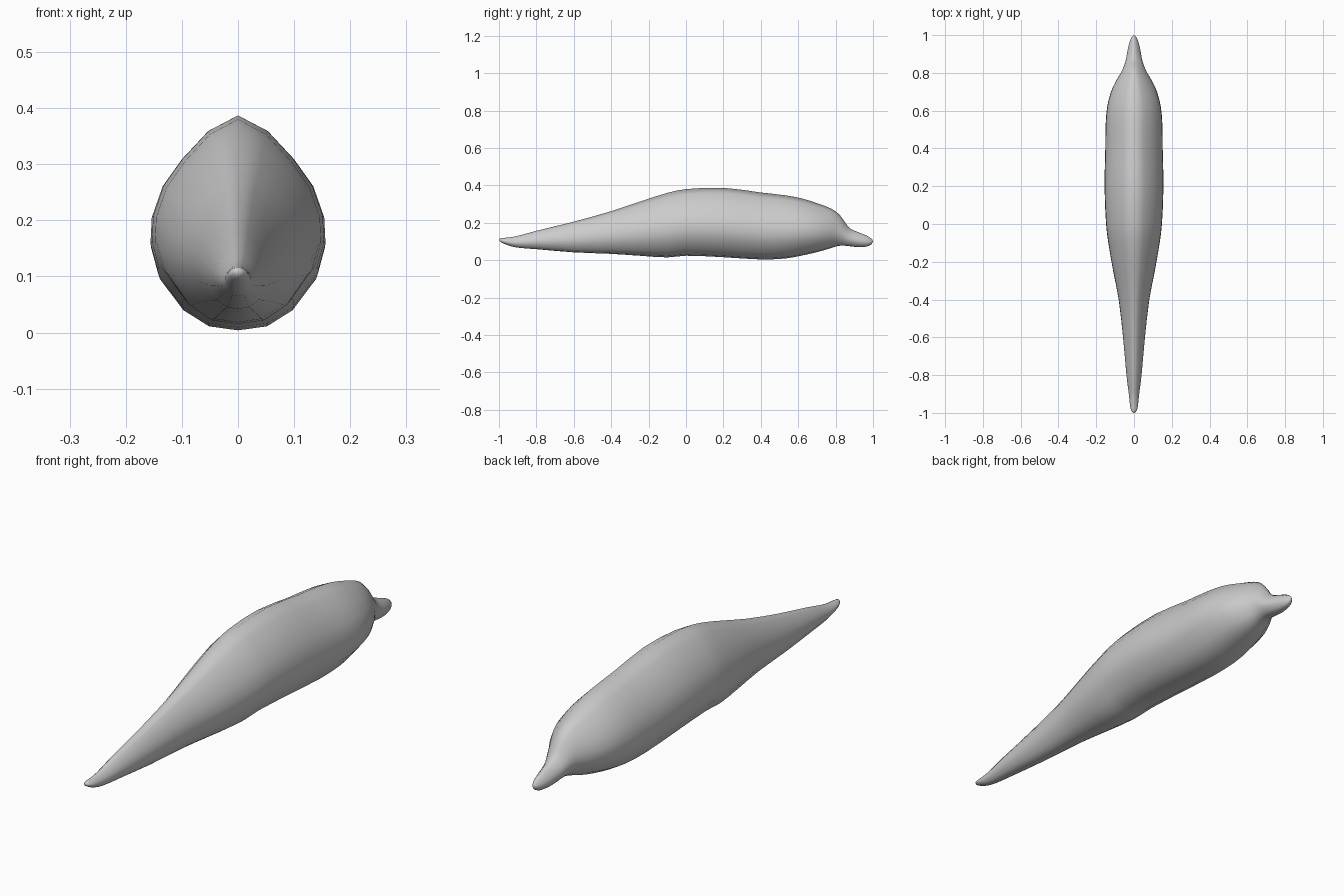
import bpy, bmesh

if "Cube" in bpy.data.objects:
    bpy.data.objects.remove(bpy.data.objects["Cube"])

# Stations along the body: y, top z, bottom z, half width
STATIONS = [
    (-0.995, .117, .100, .010), (-0.975, .119, .089, .019),
    (-0.93, .124, .073, .024), (-0.88, .135, .065, .030), (-0.80, .157, .059, .040),
    (-0.60, .206, .042, .058), (-0.40, .262, .034, .081),
    (-0.25, .312, .024, .110), (-0.10, .360, .015, .136),
    (0.0, .380, .024, .148), (0.20, .387, .016, .156),
    (0.40, .362, .004, .152), (0.53, .347, .009, .150),
    (0.62, .330, .025, .142), (0.70, .305, .043, .122),
    (0.76, .283, .060, .094), (0.80, .261, .073, .070),
    (0.83, .232, .078, .056), (0.855, .195, .077, .047),
    (0.88, .168, .074, .041), (0.92, .150, .070, .034),
    (0.96, .134, .072, .025), (0.985, .120, .080, .015), (0.996, .110, .091, .007),
]
# Half cross-section, top ridge to belly: (width fraction, height fraction)
SECTION = [(0, 1), (.34, .925), (.64, .79), (.86, .66), (.985, .51),
           (1, .385), (.92, .26), (.64, .10), (.34, .02), (0, 0)]


def between(a, b, c, d, t):
    """Smooth Catmull-Rom step from b to c with uneven spacing in y."""
    h = c[0] - b[0]
    out = [b[0] + h * t]
    for k in (1, 2, 3):
        m0 = (c[k] - a[k]) / (c[0] - a[0]) * h
        m1 = (d[k] - b[k]) / (d[0] - b[0]) * h
        out.append((2*t**3 - 3*t**2 + 1) * b[k] + (t**3 - 2*t**2 + t) * m0
                   + (3*t**2 - 2*t**3) * c[k] + (t**3 - t**2) * m1)
    return tuple(out)


rows = []
n = len(STATIONS)
for i in range(n - 1):
    a, b = STATIONS[max(i - 1, 0)], STATIONS[i]
    c, d = STATIONS[i + 1], STATIONS[min(i + 2, n - 1)]
    rows += [b, between(a, b, c, d, .5)]
rows.append(STATIONS[-1])

# Body: rings lofted from tail to beak, closed with a tip point at each end
loop = SECTION + [(-x, z) for x, z in SECTION[-2:0:-1]]
bm = bmesh.new()
rings = [[bm.verts.new((x * w, y, lo + z * (hi - lo))) for x, z in loop]
         for y, hi, lo, w in rows]
count = len(loop)
for r, s in zip(rings, rings[1:]):
    for k in range(count):
        j = (k + 1) % count
        bm.faces.new((r[k], r[j], s[j], s[k]))
for ring, tip in ((rings[0], (0, -1, .110)), (rings[-1], (0, 1, .100))):
    v = bm.verts.new(tip)
    for k in range(count):
        bm.faces.new((ring[k], ring[(k + 1) % count], v))
bmesh.ops.recalc_face_normals(bm, faces=bm.faces)
for f in bm.faces:
    f.smooth = True

mesh = bpy.data.meshes.new("body")
bm.to_mesh(mesh)
bm.free()
body = bpy.data.objects.new("body", mesh)
bpy.context.collection.objects.link(body)
